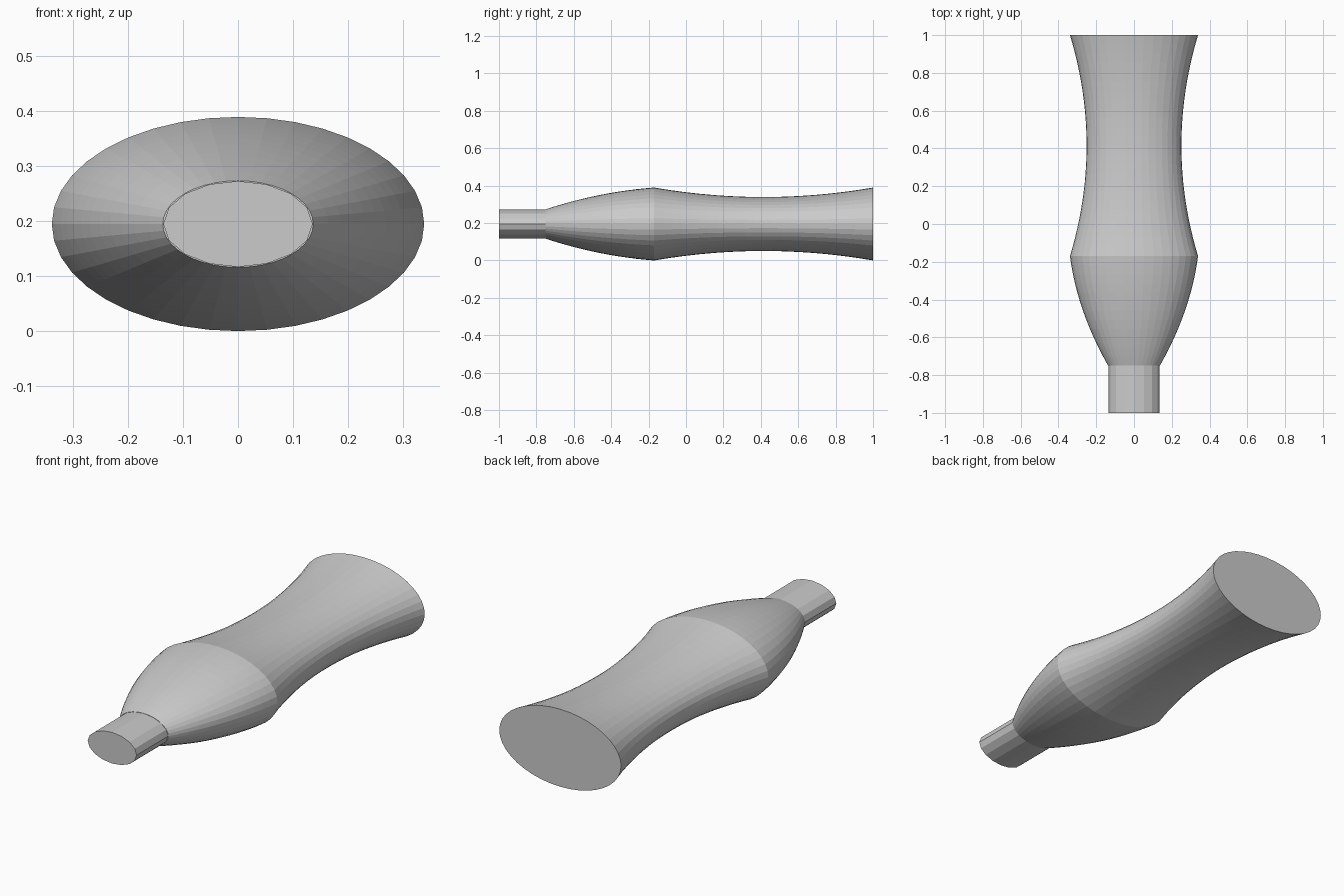
import bpy, bmesh, math

if "Cube" in bpy.data.objects:
    bpy.data.objects.remove(bpy.data.objects["Cube"])

MID_Z = 0.195      # height of the long axis
FLAT = 0.575       # height / width ratio of the oval section


def oval_loft(name, stations, sides, cap_start, cap_end):
    """Loft oval rings along y; stations are (y, half width)."""
    bm = bmesh.new()
    rings = []
    for y, r in stations:
        rings.append([bm.verts.new((r * math.cos(2 * math.pi * i / sides), y,
                                    MID_Z + r * FLAT * math.sin(2 * math.pi * i / sides)))
                      for i in range(sides)])
    for a, b in zip(rings, rings[1:]):
        for i in range(sides):
            j = (i + 1) % sides
            bm.faces.new((a[i], a[j], b[j], b[i]))
    if cap_start:
        bm.faces.new(rings[0])
    if cap_end:
        bm.faces.new(rings[-1])
    bmesh.ops.recalc_face_normals(bm, faces=bm.faces)
    mesh = bpy.data.meshes.new(name)
    bm.to_mesh(mesh)
    bm.free()
    obj = bpy.data.objects.new(name, mesh)
    bpy.context.collection.objects.link(obj)
    return obj


# Body: bulging shoulder, then a waisted handle flaring to the flat end
profile = []
for i in range(12):
    t = i / 12
    y = -0.75 + 0.58 * t
    profile.append((y, 0.137 + 0.202 * (t + 0.63 * t * (1 - t))))
for i in range(25):
    y = -0.17 + 1.17 * i / 24
    profile.append((y, 0.251 + 0.088 * ((y - 0.415) / 0.585) ** 2))
oval_loft("body", profile, 40, True, True)

# Neck: straight, coarser oval stub at the front
oval_loft("neck", [(-1.0, 0.136), (-0.745, 0.136)], 16, True, False)
